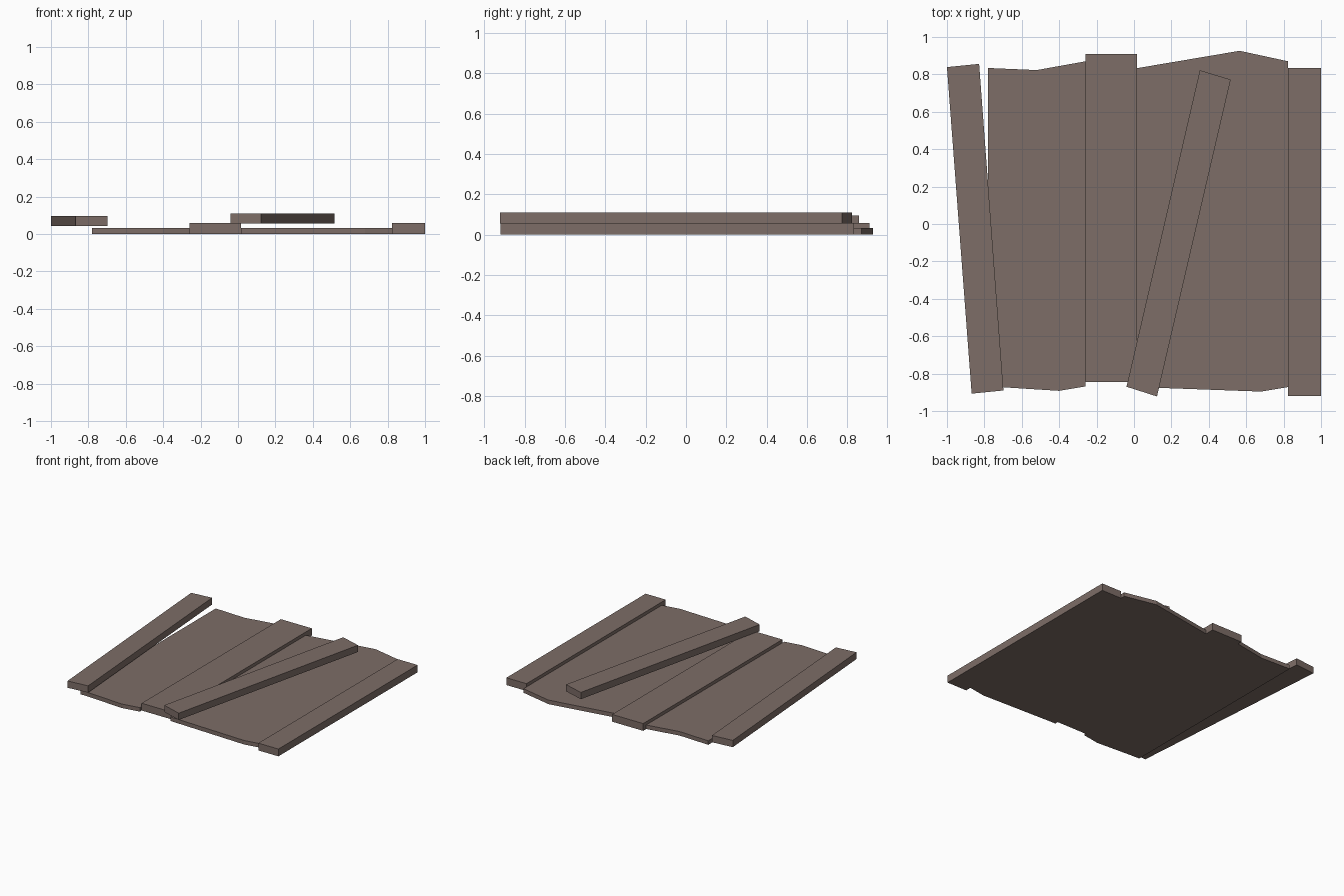
import bpy, bmesh

if "Cube" in bpy.data.objects:
    bpy.data.objects.remove(bpy.data.objects["Cube"])

# weathered wood, one colour for everything
wood = bpy.data.materials.new("weathered_brown_wood")
wood.diffuse_color = (0.205, 0.153, 0.135, 1)
wood.use_nodes = True
wood.node_tree.nodes["Principled BSDF"].inputs["Base Color"].default_value = wood.diffuse_color


def slab(name, outline, z0, z1):
    """Extrude a flat outline from z0 up to z1."""
    bm = bmesh.new()
    face = bm.faces.new([bm.verts.new((x, y, z0)) for x, y in outline])
    ext = bmesh.ops.extrude_face_region(bm, geom=[face])
    top = [v for v in ext["geom"] if isinstance(v, bmesh.types.BMVert)]
    bmesh.ops.translate(bm, verts=top, vec=(0, 0, z1 - z0))
    if not any(f.normal.z < -0.5 for f in bm.faces) and len(bm.faces) == len(outline) + 1:
        bm.faces.new([v for v in bm.verts if v not in top])
    bmesh.ops.recalc_face_normals(bm, faces=bm.faces)
    me = bpy.data.meshes.new(name)
    bm.to_mesh(me)
    bm.free()
    me.materials.append(wood)
    ob = bpy.data.objects.new(name, me)
    bpy.context.collection.objects.link(ob)


def board(name, x0, x1, y0, y1, z0, z1):
    slab(name, [(x0, y0), (x1, y0), (x1, y1), (x0, y1)], z0, z1)


# thin sheets with broken ends
slab("left_sheet", [(-0.78, -0.87), (-0.70, -0.873), (-0.40, -0.892), (-0.258, -0.868),
                    (-0.258, 0.87), (-0.52, 0.823), (-0.78, 0.834)], 0, 0.032)
slab("right_sheet", [(0.015, -0.872), (0.13, -0.876), (0.68, -0.896), (0.823, -0.872),
                     (0.823, 0.87), (0.565, 0.926), (0.015, 0.833)], 0, 0.032)

# straight planks
board("middle_plank", -0.258, 0.015, -0.845, 0.908, 0, 0.058)
board("right_plank", 0.823, 1.0, -0.92, 0.833, 0, 0.058)

# loose planks lying on top at an angle
slab("left_loose_plank", [(-0.868, -0.907), (-0.698, -0.89), (-0.828, 0.856), (-1.0, 0.839)],
     0.042, 0.096)
slab("diagonal_plank", [(-0.04, -0.87), (0.123, -0.922), (0.517, 0.772), (0.352, 0.822)],
     0.056, 0.11)
